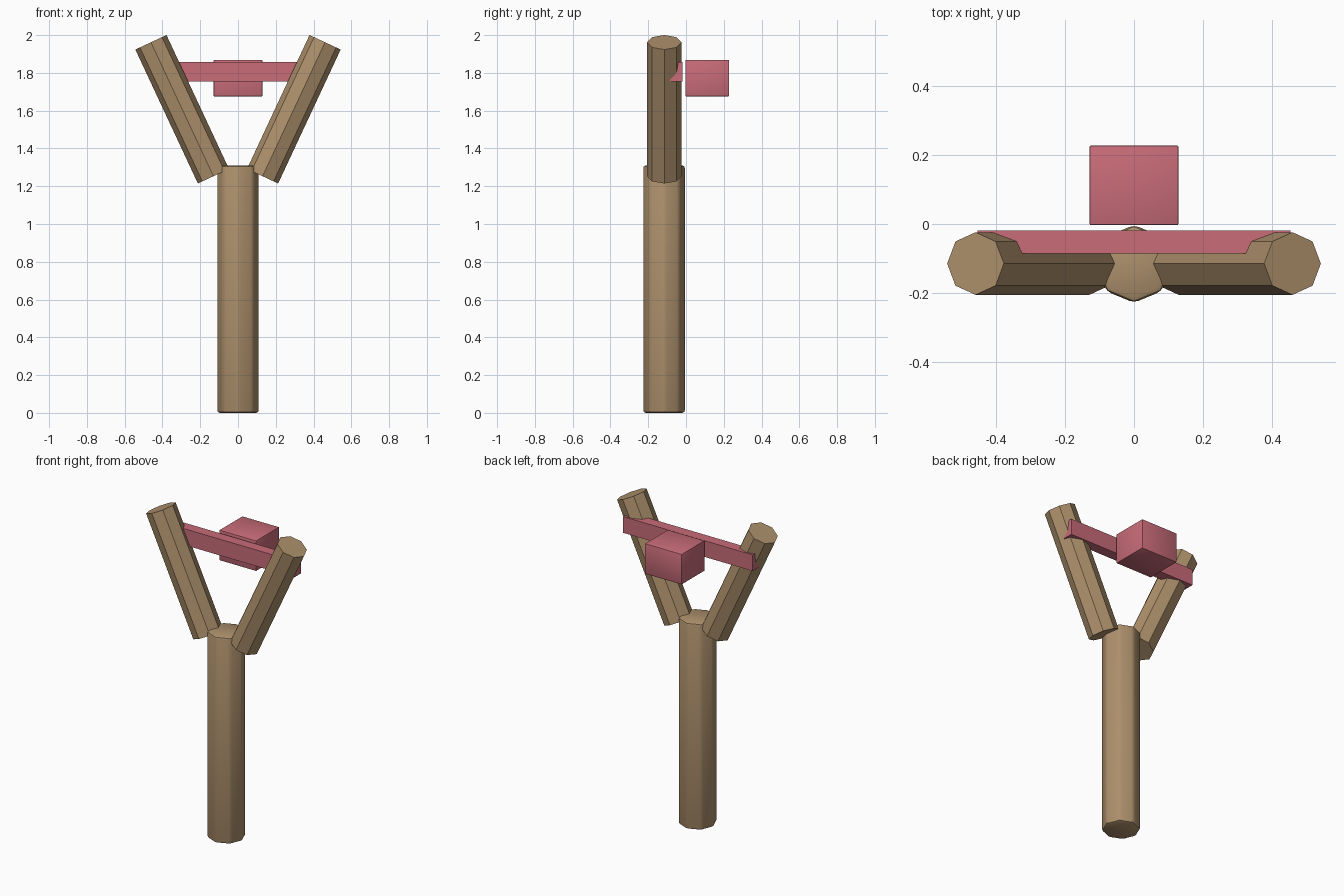
import bpy, math
from mathutils import Vector

cube = bpy.data.objects.get("Cube")
if cube:
    bpy.data.objects.remove(cube, do_unlink=True)


def material(name, color):
    mat = bpy.data.materials.new(name)
    mat.use_nodes = True
    mat.diffuse_color = (*color, 1)
    mat.node_tree.nodes["Principled BSDF"].inputs["Base Color"].default_value = (*color, 1)
    return mat


wood = material("tan wood", (0.42, 0.28, 0.15))
rubber = material("dusty pink rubber", (0.58, 0.15, 0.19))


def rod(name, bottom, top, radius):
    """Eight-sided stick between two points, one corner facing sideways."""
    a, b = Vector(bottom), Vector(top)
    axis = b - a
    bpy.ops.mesh.primitive_cylinder_add(
        vertices=8, radius=radius, depth=axis.length, location=(a + b) / 2,
        rotation=(0, math.atan2(axis.x, axis.z), 0))
    obj = bpy.context.object
    obj.name = name
    obj.data.materials.append(wood)
    return obj


def box(name, low, high):
    """Box spanning two opposite corners."""
    a, b = Vector(low), Vector(high)
    bpy.ops.mesh.primitive_cube_add(size=1, location=(a + b) / 2)
    obj = bpy.context.object
    obj.name = name
    obj.scale = b - a
    bpy.ops.object.transform_apply(location=False, rotation=False, scale=True)
    obj.data.materials.append(rubber)
    return obj


def soften(obj, width):
    """Small rounded edges with smooth shading."""
    bpy.context.view_layer.objects.active = obj
    bevel = obj.modifiers.new("rounded_edges", "BEVEL")
    bevel.width = width
    bevel.segments = 2
    bpy.ops.object.modifier_apply(modifier=bevel.name)
    bpy.ops.object.shade_smooth_by_angle(angle=math.radians(30))


# Upright handle
handle = rod("handle", (0, -0.116, 0), (0, -0.116, 1.31), 0.113)
soften(handle, 0.015)

# Two forked prongs
for side, label in ((1, "left"), (-1, "right")):
    rod(label + "_prong", (side * 0.13, -0.115, 1.253),
        (side * 0.461, -0.115, 1.962), 0.091)

# Band stretched across the fork, and the pouch behind it
box("band", (-0.455, -0.086, 1.755), (0.455, -0.019, 1.858))
pouch = box("pouch", (-0.129, -0.003, 1.676), (0.129, 0.228, 1.868))
soften(pouch, 0.003)
